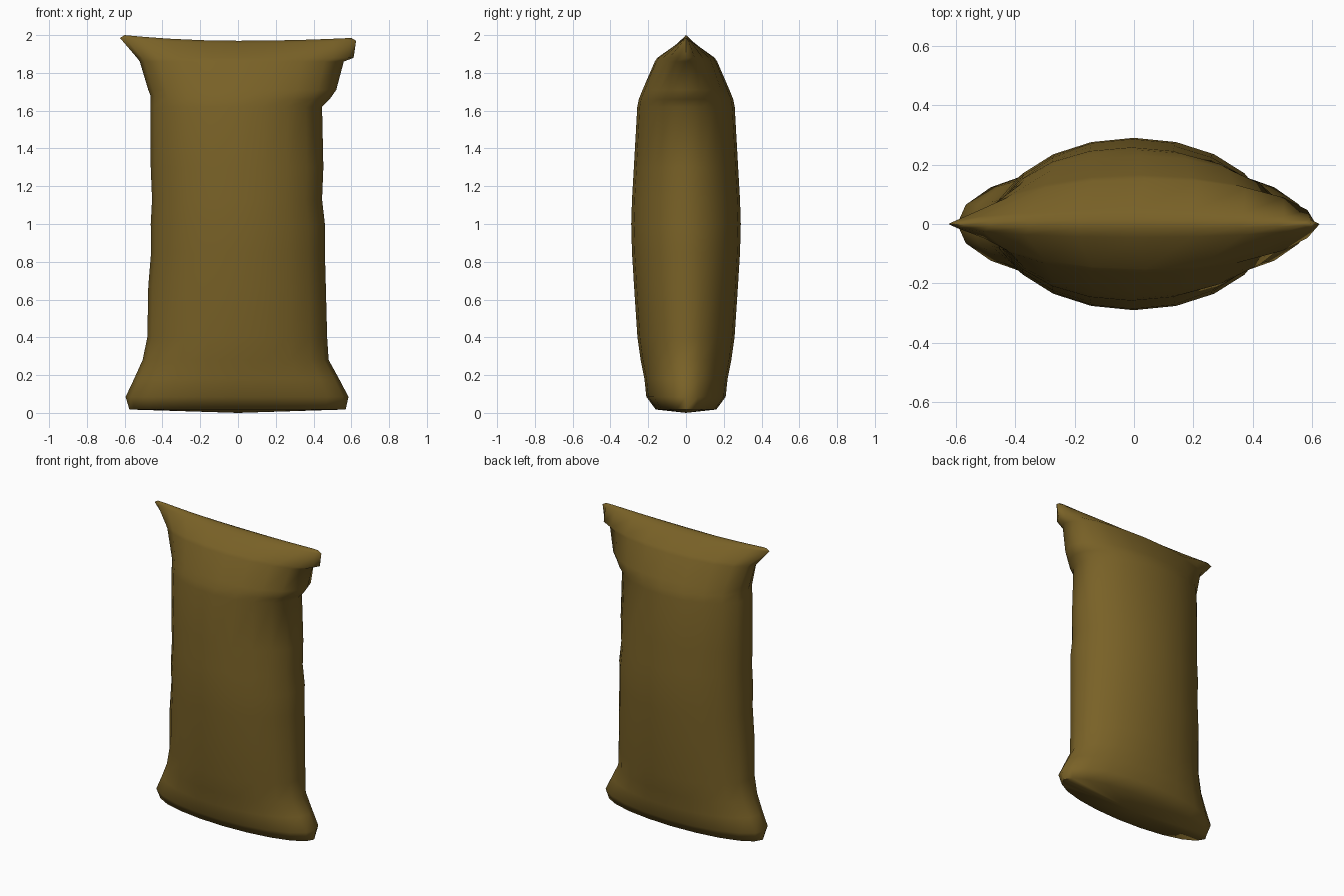
import bpy, bmesh, math

if "Cube" in bpy.data.objects:
    bpy.data.objects.remove(bpy.data.objects["Cube"])

SIDES = 20
# Stations up the bag: height, left x, right x, half depth, lift at left end, lift at right end
STATIONS = [
    (0.018, -0.575, 0.57, 0.16, 0, 0),
    (0.085, -0.595, 0.585, 0.21, 0, 0),
    (0.18, -0.55, 0.535, 0.22, 0, 0),
    (0.28, -0.505, 0.48, 0.24, 0, 0),
    (0.40, -0.48, 0.472, 0.257, 0, 0),
    (0.67, -0.475, 0.465, 0.275, 0, 0),
    (0.85, -0.46, 0.46, 0.286, 0, 0),
    (1.00, -0.462, 0.46, 0.29, 0, 0),
    (1.13, -0.455, 0.445, 0.286, 0, 0),
    (1.30, -0.462, 0.452, 0.276, 0, 0),
    (1.62, -0.463, 0.445, 0.258, 0, 0),
    (1.66, -0.463, 0.485, 0.25, 0.02, 0),
    (1.71, -0.475, 0.52, 0.23, 0, 0),
    (1.86, -0.52, 0.56, 0.165, 0, 0),
    (1.88, -0.535, 0.612, 0.152, 0, 0),
    (1.955, -0.625, 0.625, 0.045, 0.03, 0.015),
    (1.97, -0.60, 0.60, 0.015, 0.03, 0.015),
]

foil = bpy.data.materials.new("olive brown foil")
foil.diffuse_color = (0.19, 0.12, 0.02, 1)
foil.use_nodes = True
foil.node_tree.nodes["Principled BSDF"].inputs["Base Color"].default_value = foil.diffuse_color


def add_ring(bm, z, left, right, depth, lift_l, lift_r):
    """Elliptical section with its ends optionally lifted."""
    ring = []
    for i in range(SIDES):
        a = 2 * math.pi * i / SIDES
        c = math.cos(a)
        x = (left + right) / 2 + (right - left) / 2 * c
        lift = (lift_r if c > 0 else lift_l) * c * c
        ring.append(bm.verts.new((x, depth * math.sin(a), z + lift)))
    return ring


# Pouch: round-ended base, soft body and pinched flared top
bm = bmesh.new()
rings = [add_ring(bm, *s) for s in STATIONS]
for low, high in zip(rings, rings[1:]):
    for i in range(SIDES):
        j = (i + 1) % SIDES
        bm.faces.new((low[i], low[j], high[j], high[i]))

# Base closes to a shallow point
base = bm.verts.new((0, 0, 0))
for i in range(SIDES):
    bm.faces.new((base, rings[0][(i + 1) % SIDES], rings[0][i]))

# Top seam: thin strip joining front and back edges
top, half = rings[-1], SIDES // 2
for i in range(half):
    quad = [top[i], top[i + 1], top[(SIDES - i - 1) % SIDES], top[(SIDES - i) % SIDES]]
    bm.faces.new(list(dict.fromkeys(quad)))

bmesh.ops.recalc_face_normals(bm, faces=bm.faces)
mesh = bpy.data.meshes.new("sealed_pouch")
bm.to_mesh(mesh)
bm.free()
mesh.materials.append(foil)
pouch = bpy.data.objects.new("sealed_pouch", mesh)
bpy.context.collection.objects.link(pouch)
bpy.context.view_layer.objects.active = pouch
pouch.select_set(True)
bpy.ops.object.shade_smooth_by_angle(angle=math.radians(70))
